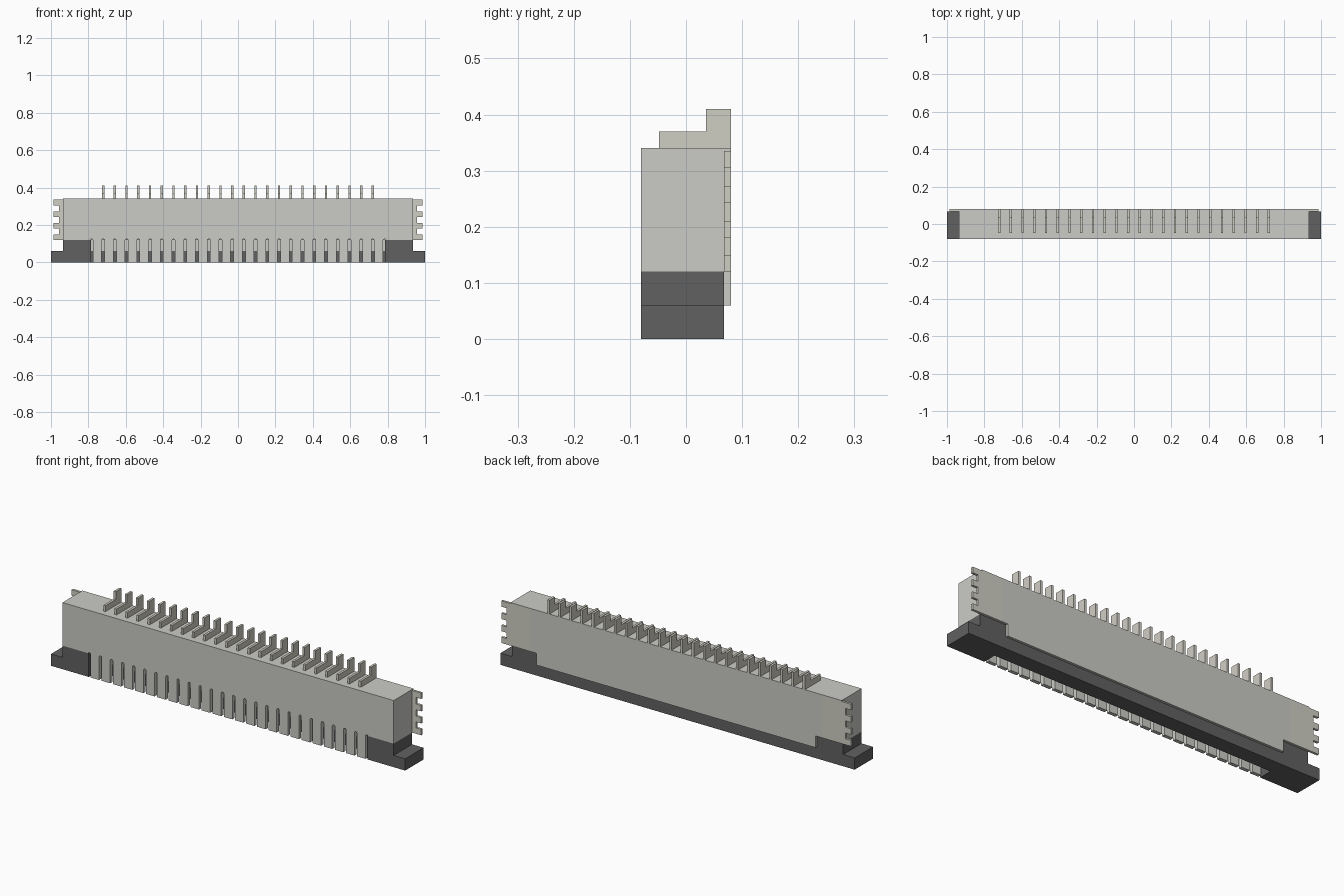
import bpy, bmesh, math

if "Cube" in bpy.data.objects:
    bpy.data.objects.remove(bpy.data.objects["Cube"])

def material(name, rgb):
    m = bpy.data.materials.new(name)
    m.diffuse_color = (*rgb, 1)
    m.use_nodes = True
    m.node_tree.nodes["Principled BSDF"].inputs["Base Color"].default_value = m.diffuse_color
    return m

HOUSING = material("housing_grey", (0.60, 0.60, 0.57))
METAL = material("pin_metal", (0.63, 0.62, 0.55))
DARK = material("slider_dark", (0.12, 0.12, 0.12))

def prisms(name, items, mat=None):
    """One object from (axis, profile, start, end); profile is yz, xz or xy."""
    bm = bmesh.new()
    for axis, pts, a, b in items:
        def place(p, t):
            return {'x': (t, *p), 'y': (p[0], t, p[1]), 'z': (*p, t)}[axis]
        lo = [bm.verts.new(place(p, a)) for p in pts]
        hi = [bm.verts.new(place(p, b)) for p in pts]
        bm.faces.new(lo)
        bm.faces.new(hi[::-1])
        for i in range(len(pts)):
            j = (i + 1) % len(pts)
            bm.faces.new((lo[j], lo[i], hi[i], hi[j]))
    bmesh.ops.recalc_face_normals(bm, faces=bm.faces)
    me = bpy.data.meshes.new(name)
    bm.to_mesh(me)
    bm.free()
    ob = bpy.data.objects.new(name, me)
    bpy.context.collection.objects.link(ob)
    if mat:
        me.materials.append(mat)
    return ob

def rect(a0, b0, a1, b1):
    return [(a0, b0), (a1, b0), (a1, b1), (a0, b1)]

def cut(ob, cutter):
    """Boolean difference, applied; the cutter is then removed."""
    mod = ob.modifiers.new("cut", 'BOOLEAN')
    mod.operation, mod.solver, mod.object = 'DIFFERENCE', 'EXACT', cutter
    cutter.hide_render = True
    bpy.context.view_layer.objects.active = ob
    bpy.ops.object.modifier_apply(modifier=mod.name)
    bpy.data.objects.remove(cutter)

# Housing: channel section with a thin front wall and a shorter back wall
housing = prisms("housing", [('x', [
    (-.08, 0), (-.062, 0), (-.062, .12), (-.01, .12), (-.01, .06),
    (.08, .06), (.08, .34), (-.08, .34)], -.935, .935)], HOUSING)
cut(housing, prisms("end_cutter", [
    ('y', rect(s * .787, -.1, s * 1.1, .12), -.2, .2) for s in (-1, 1)]))

# Round-topped slots that split the front wall into teeth
PITCH, HALF = .0627, .0075
def slot(cx):
    arc = [(cx + HALF * math.cos(math.pi * k / 6), .117 + HALF * math.sin(math.pi * k / 6))
           for k in range(7)]
    return [(cx - HALF, -.1), (cx + HALF, -.1)] + arc
cut(housing, prisms("slot_cutter", [
    ('y', slot((i - 12.5) * PITCH), -.1, -.05) for i in range(26)]))

# Pockets for the anchor plates on the back
cut(housing, prisms("pocket_cutter", [
    ('y', rect(s * .82, .1, s * 1.1, .335), .068, .2) for s in (-1, 1)]))

# Toothed metal anchor plates at both ends
edge = [.12, .15, .15, .18, .18, .21, .21, .242, .242, .272, .272, .305, .305, .335]
depth = [.987, .987, .957, .957]
for s, side in ((1, "right"), (-1, "left")):
    outline = [(s * .82, .12)] + [(s * depth[i % 4], z) for i, z in enumerate(edge)]
    prisms(side + "_anchor_plate", [('y', outline + [(s * .82, .335)], .068, .08)], METAL)

# Dark locking slider with stepped ends and an open front middle
half = [(1, 0), (1, .06), (.935, .06), (.935, .12), (.787, .12), (.787, .06)]
slider = prisms("slider", [
    ('y', half + [(-x, z) for x, z in reversed(half)], -.08, .068)], DARK)
cut(slider, prisms("mouth_cutter", [('z', rect(-.787, -.2, .787, -.01), -.1, .2)]))

# Row of stepped solder pins along the top
pin = [(-.048, .34), (.08, .34), (.08, .41), (.036, .41), (.036, .37), (-.048, .37)]
prisms("solder_pins", [
    ('x', pin, (i - 11.5) * PITCH - .006, (i - 11.5) * PITCH + .006)
    for i in range(24)], METAL)
